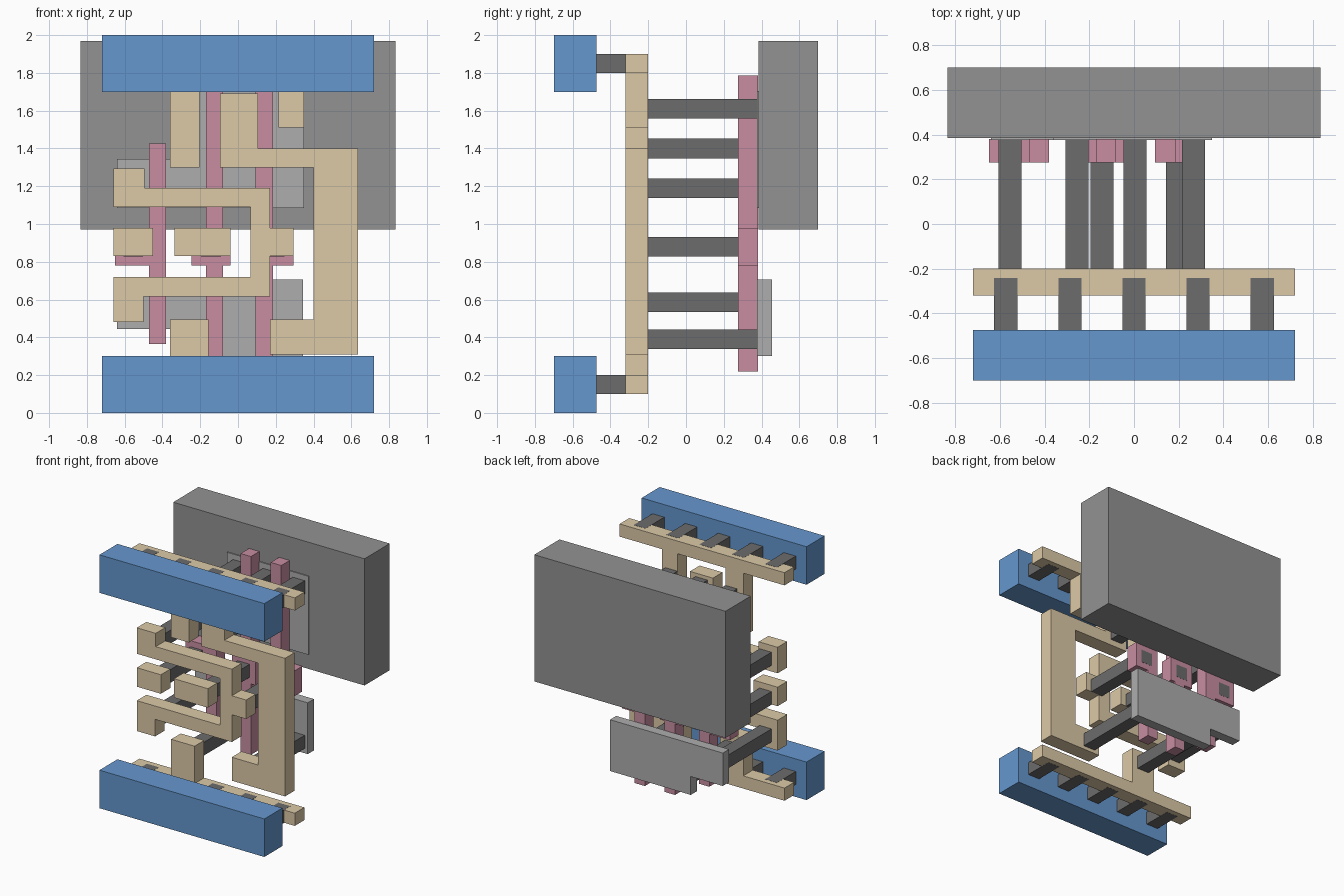
import bpy, bmesh


def material(name, rgb):
    m = bpy.data.materials.new(name)
    m.diffuse_color = (*rgb, 1)
    return m


BLUE = material("blue", (0.13, 0.31, 0.62))
TAN = material("tan", (0.72, 0.59, 0.39))
PINK = material("pink", (0.58, 0.27, 0.36))
DARK = material("dark_grey", (0.15, 0.15, 0.15))
MID = material("mid_grey", (0.29, 0.29, 0.29))
LIGHT = material("light_grey", (0.42, 0.42, 0.42))


def plate(name, pts, y0, y1, mat):
    """Extrude an (x, z) outline from y0 to y1."""
    bm = bmesh.new()
    face = bm.faces.new([bm.verts.new((x, y0, z)) for x, z in pts])
    ext = bmesh.ops.extrude_face_region(bm, geom=[face])
    moved = [v for v in ext["geom"] if isinstance(v, bmesh.types.BMVert)]
    bmesh.ops.translate(bm, verts=moved, vec=(0, y1 - y0, 0))
    bmesh.ops.recalc_face_normals(bm, faces=bm.faces)
    me = bpy.data.meshes.new(name)
    bm.to_mesh(me)
    bm.free()
    me.materials.append(mat)
    ob = bpy.data.objects.new(name, me)
    bpy.context.collection.objects.link(ob)
    return ob


def box(name, x0, x1, z0, z1, y0, y1, mat):
    return plate(name, [(x0, z0), (x1, z0), (x1, z1), (x0, z1)], y0, y1, mat)


# Front power rails and their short pegs
for tag, z in (("lower", 0.0), ("upper", 1.7)):
    box(tag + "_rail", -0.72, 0.72, z, z + 0.3, -0.70, -0.475, BLUE)
    for i in range(5):
        x = (i - 2) * 0.287
        box(f"{tag}_rail_peg_{i}", x - 0.052, x + 0.052, z + 0.099, z + 0.201,
            -0.475, -0.242, DARK)
# pegs of the upper rail sit at the same offset: 1.8 to 1.9

# Tan wiring layer
wires = {
    "upper_strip": [(-0.72, 1.8), (-0.36, 1.8), (-0.36, 1.3), (-0.205, 1.3),
                    (-0.205, 1.8), (0.215, 1.8), (0.215, 1.51), (0.35, 1.51),
                    (0.35, 1.8), (0.72, 1.8), (0.72, 1.9), (-0.72, 1.9)],
    "lower_strip": [(-0.72, 0.1), (0.72, 0.1), (0.72, 0.2), (-0.155, 0.2),
                    (-0.155, 0.495), (-0.36, 0.495), (-0.36, 0.2), (-0.72, 0.2)],
    "output_wire": [(-0.095, 1.3), (0.40, 1.3), (0.40, 0.495), (0.17, 0.495),
                    (0.17, 0.31), (0.635, 0.31), (0.635, 1.4), (0.105, 1.4),
                    (0.105, 1.69), (-0.095, 1.69)],
    "inner_wire": [(-0.66, 0.48), (-0.5, 0.48), (-0.5, 0.615), (0.17, 0.615),
                   (0.17, 0.83), (0.295, 0.83), (0.295, 0.98), (0.17, 0.98),
                   (0.17, 1.19), (-0.495, 1.19), (-0.495, 1.295), (-0.66, 1.295),
                   (-0.66, 1.09), (0.065, 1.09), (0.065, 0.72), (-0.66, 0.72)],
}
for name, pts in wires.items():
    plate(name, pts, -0.32, -0.20, TAN)
box("left_input_pad", -0.66, -0.45, 0.83, 0.98, -0.32, -0.20, TAN)
box("middle_input_pad", -0.335, -0.04, 0.83, 0.98, -0.32, -0.20, TAN)


# Pink gate bars: a vertical bar crossed by a short wide pad
def gate(name, x0, x1, z0, z1, p0, p1):
    pts = [(x0, z0), (x1, z0), (x1, 0.78), (p1, 0.78), (p1, 0.98), (x1, 0.98),
           (x1, z1), (x0, z1), (x0, 0.98), (p0, 0.98), (p0, 0.78), (x0, 0.78)]
    pts = [p for i, p in enumerate(pts) if p not in pts[:i]]
    plate(name, pts, 0.275, 0.38, PINK)


gate("left_gate", -0.47, -0.38, 0.365, 1.425, -0.65, -0.38)
gate("middle_gate", -0.17, -0.08, 0.22, 1.785, -0.245, -0.04)
gate("right_gate", 0.093, 0.185, 0.22, 1.785, 0.093, 0.295)

# Long pegs joining wiring to the gates and the plates behind
pegs = [(-0.555, 0.88), (-0.143, 0.88), (0.195, 0.88),
        (-0.555, 1.19), (-0.555, 0.585),
        (-0.255, 1.61), (-0.255, 1.40), (0.005, 1.61), (0.005, 1.40),
        (0.267, 1.61), (-0.255, 0.39), (0.267, 0.39)]
for i, (x, z) in enumerate(pegs):
    box(f"long_peg_{i}", x - 0.052, x + 0.052, z - 0.052, z + 0.052,
        -0.20, 0.381, DARK)

# Thin plates behind the gates and the big back block
plate("upper_plate", [(-0.64, 1.085), (0.35, 1.085), (0.35, 1.705),
                      (-0.36, 1.705), (-0.36, 1.345), (-0.64, 1.345)],
      0.377, 0.455, LIGHT)
plate("lower_plate", [(-0.64, 0.705), (0.345, 0.705), (0.345, 0.30),
                      (-0.36, 0.30), (-0.36, 0.445), (-0.64, 0.445)],
      0.377, 0.455, LIGHT)
box("back_block", -0.835, 0.835, 0.97, 1.97, 0.385, 0.70, MID)
